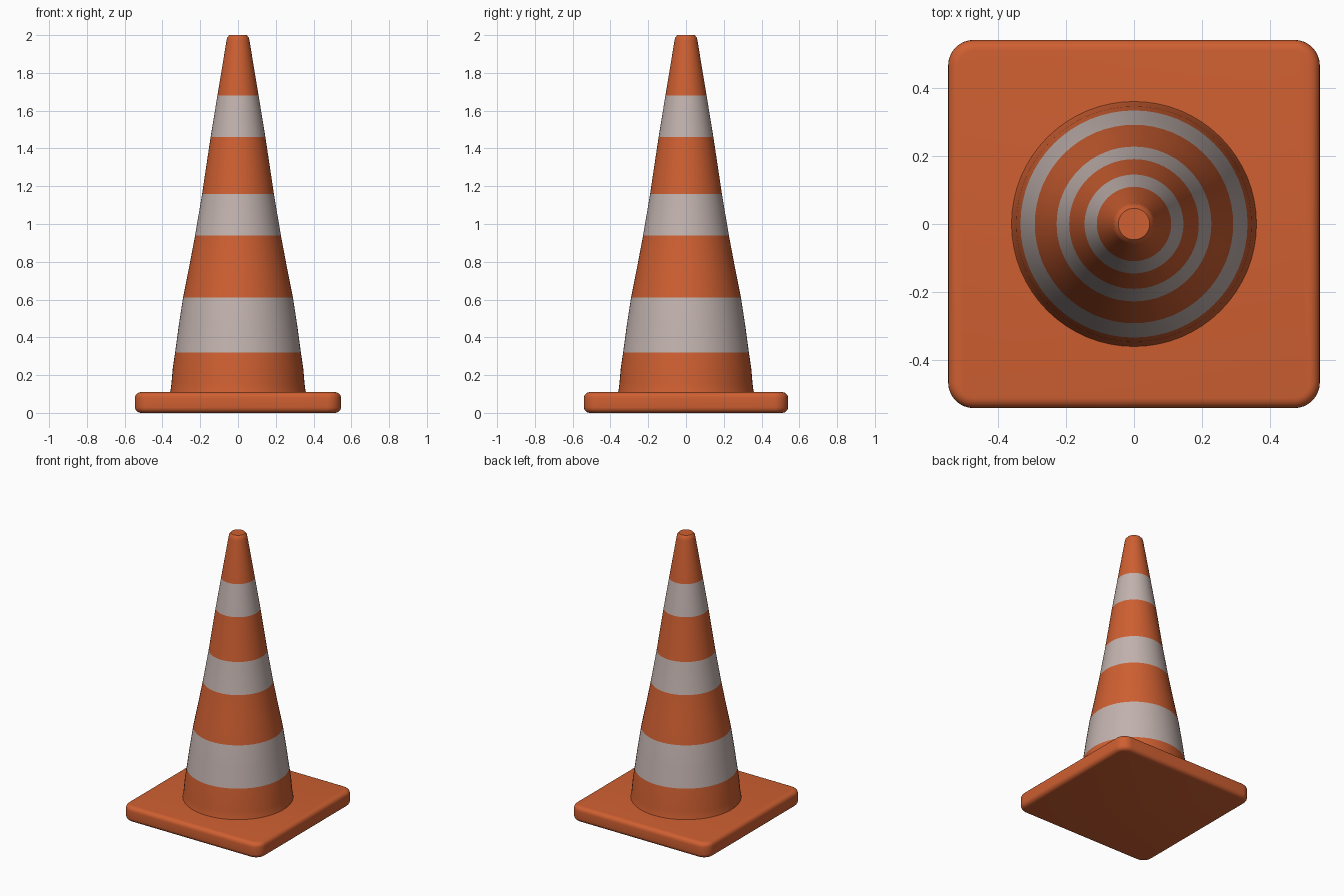
import bpy, bmesh, math

if "Cube" in bpy.data.objects:
    bpy.data.objects.remove(bpy.data.objects["Cube"])

def material(name, rgb):
    m = bpy.data.materials.new(name)
    m.diffuse_color = (*rgb, 1.0)
    m.use_nodes = True
    m.node_tree.nodes["Principled BSDF"].inputs["Base Color"].default_value = m.diffuse_color
    return m

orange = material("orange", (0.62, 0.115, 0.031))
white = material("reflective_white", (0.54, 0.45, 0.425))

def add_object(name, bm, mats):
    bmesh.ops.recalc_face_normals(bm, faces=bm.faces)
    me = bpy.data.meshes.new(name)
    bm.to_mesh(me)
    bm.free()
    ob = bpy.data.objects.new(name, me)
    bpy.context.collection.objects.link(ob)
    for m in mats:
        me.materials.append(m)
    bpy.ops.object.select_all(action='DESELECT')
    bpy.context.view_layer.objects.active = ob
    ob.select_set(True)
    bpy.ops.object.shade_smooth_by_angle(angle=math.radians(40))
    return ob

# Square base slab: rounded corners, then softened rims
bm = bmesh.new()
bmesh.ops.create_cube(bm, size=1)
for v in bm.verts:
    v.co = (v.co.x * 1.09, v.co.y * 1.08, (v.co.z + 0.5) * 0.11)
upright = [e for e in bm.edges if abs(e.verts[0].co.z - e.verts[1].co.z) > 0.05]
bmesh.ops.bevel(bm, geom=upright, offset=0.075, segments=8, profile=0.5, affect='EDGES')
rims = [e for e in bm.edges if abs(e.verts[0].co.z - e.verts[1].co.z) < 0.001]
bmesh.ops.bevel(bm, geom=rims, offset=0.03, segments=5, profile=0.5, affect='EDGES')
add_object("base", bm, [orange])

# Cone body: revolved profile (radius, height) with a closed rounded tip
profile = [(0.362, 0.10), (0.357, 0.118), (0.352, 0.16), (0.345, 0.24), (0.333, 0.32),
           (0.314, 0.46), (0.291, 0.61), (0.259, 0.77), (0.227, 0.94), (0.19, 1.16),
           (0.145, 1.46), (0.109, 1.68), (0.061, 1.97), (0.057, 1.988), (0.046, 2.0)]
bands = [(0.32, 0.61), (0.94, 1.16), (1.46, 1.68)]
N = 64
bm = bmesh.new()
rings = [[bm.verts.new((r * math.cos(2 * math.pi * i / N), r * math.sin(2 * math.pi * i / N), z))
          for i in range(N)] for r, z in profile]
for a, b in zip(rings, rings[1:]):
    for i in range(N):
        j = (i + 1) % N
        bm.faces.new((a[i], a[j], b[j], b[i]))
bm.faces.new(rings[-1])
bm.faces.new(rings[0][::-1])
# White bands chosen by height
for f in bm.faces:
    z = f.calc_center_median().z
    f.material_index = int(any(lo < z < hi for lo, hi in bands))
add_object("cone_body", bm, [orange, white])
